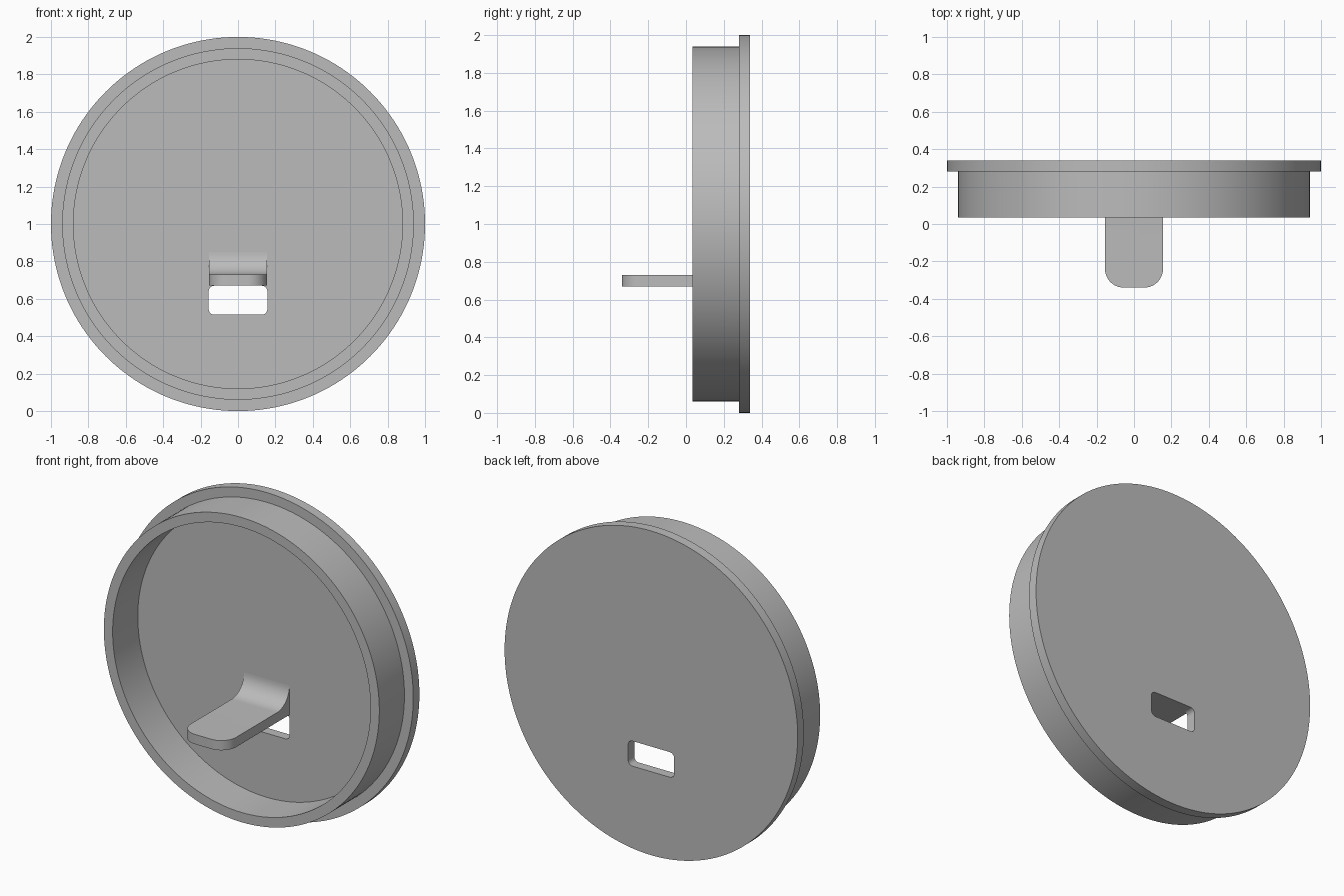
import bpy, bmesh
from math import sin, cos, pi, radians

if "Cube" in bpy.data.objects:
    bpy.data.objects.remove(bpy.data.objects["Cube"], do_unlink=True)

grey = bpy.data.materials.new("plain_grey")
grey.use_nodes = True
colour = (0.5, 0.5, 0.5, 1)
grey.diffuse_color = colour
grey.node_tree.nodes["Principled BSDF"].inputs["Base Color"].default_value = colour

SEGMENTS = 160
BACK, FLOOR, LIP = 0.34, 0.28, 0.035   # depths along y
HALF = 0.155                           # half width of tab


def finish(name, bm):
    bmesh.ops.recalc_face_normals(bm, faces=bm.faces)
    mesh = bpy.data.meshes.new(name)
    bm.to_mesh(mesh)
    bm.free()
    mesh.materials.append(grey)
    obj = bpy.data.objects.new(name, mesh)
    bpy.context.collection.objects.link(obj)
    return obj


def activate(obj):
    bpy.ops.object.select_all(action='DESELECT')
    obj.select_set(True)
    bpy.context.view_layer.objects.active = obj


def lathe(name, profile):
    """Revolve (radius, y) points about the lid axis and cap both ends."""
    bm = bmesh.new()
    rings = []
    for r, y in profile:
        angles = [2 * pi * i / SEGMENTS for i in range(SEGMENTS)]
        rings.append([bm.verts.new((r * cos(a), y, 1 + r * sin(a))) for a in angles])
    for a, b in zip(rings, rings[1:]):
        for i in range(SEGMENTS):
            j = (i + 1) % SEGMENTS
            bm.faces.new((a[i], a[j], b[j], b[i]))
    bm.faces.new(rings[0])
    bm.faces.new(rings[-1])
    return finish(name, bm)


def prism(name, profile, half, round_test, radius):
    """Extrude a (y, z) profile across x, then round the edges that pass the test."""
    bm = bmesh.new()
    face = bm.faces.new([bm.verts.new((-half, y, z)) for y, z in profile])
    moved = bmesh.ops.extrude_face_region(bm, geom=[face])["geom"]
    verts = [v for v in moved if isinstance(v, bmesh.types.BMVert)]
    bmesh.ops.translate(bm, verts=verts, vec=(2 * half, 0, 0))
    edges = [e for e in bm.edges if round_test(e.verts[0].co, e.verts[1].co)]
    bmesh.ops.bevel(bm, geom=edges, offset=radius, segments=10, profile=0.5,
                    affect='EDGES')
    return finish(name, bm)


# Lid: flanged disc with a hollow rim on the front
lid = lathe("lid", [(1, BACK), (1, FLOOR), (0.94, FLOOR), (0.94, LIP),
                    (0.88, LIP), (0.88, FLOOR)])

# Slot through the disc, with rounded corners
slot = prism("slot_cutter", [(0.2, 0.515), (0.4, 0.515), (0.4, 0.67), (0.2, 0.67)],
             HALF + 0.002, lambda a, b: abs(a.y - b.y) > 0.1, 0.03)
slot.hide_render = True
cut = lid.modifiers.new("slot", 'BOOLEAN')
cut.operation, cut.solver, cut.object = 'DIFFERENCE', 'EXACT', slot
activate(lid)
bpy.ops.object.modifier_apply(modifier=cut.name)
bpy.data.objects.remove(slot, do_unlink=True)

# Tab: flat tongue above the slot, with a fillet where it meets the disc
R = 0.12
fillet = [(FLOOR - R + R * cos(t), 0.73 + R - R * sin(t))
          for t in [pi / 2 * i / 14 for i in range(15)]]
tab = prism("tab", [(-0.34, 0.67), (FLOOR, 0.67)] + fillet + [(-0.34, 0.73)], HALF,
            lambda a, b: max(a.y, b.y) < -0.33 and abs(a.x - b.x) < 0.01, 0.1)

for obj in (lid, tab):
    activate(obj)
    bpy.ops.object.shade_smooth_by_angle(angle=radians(30))
